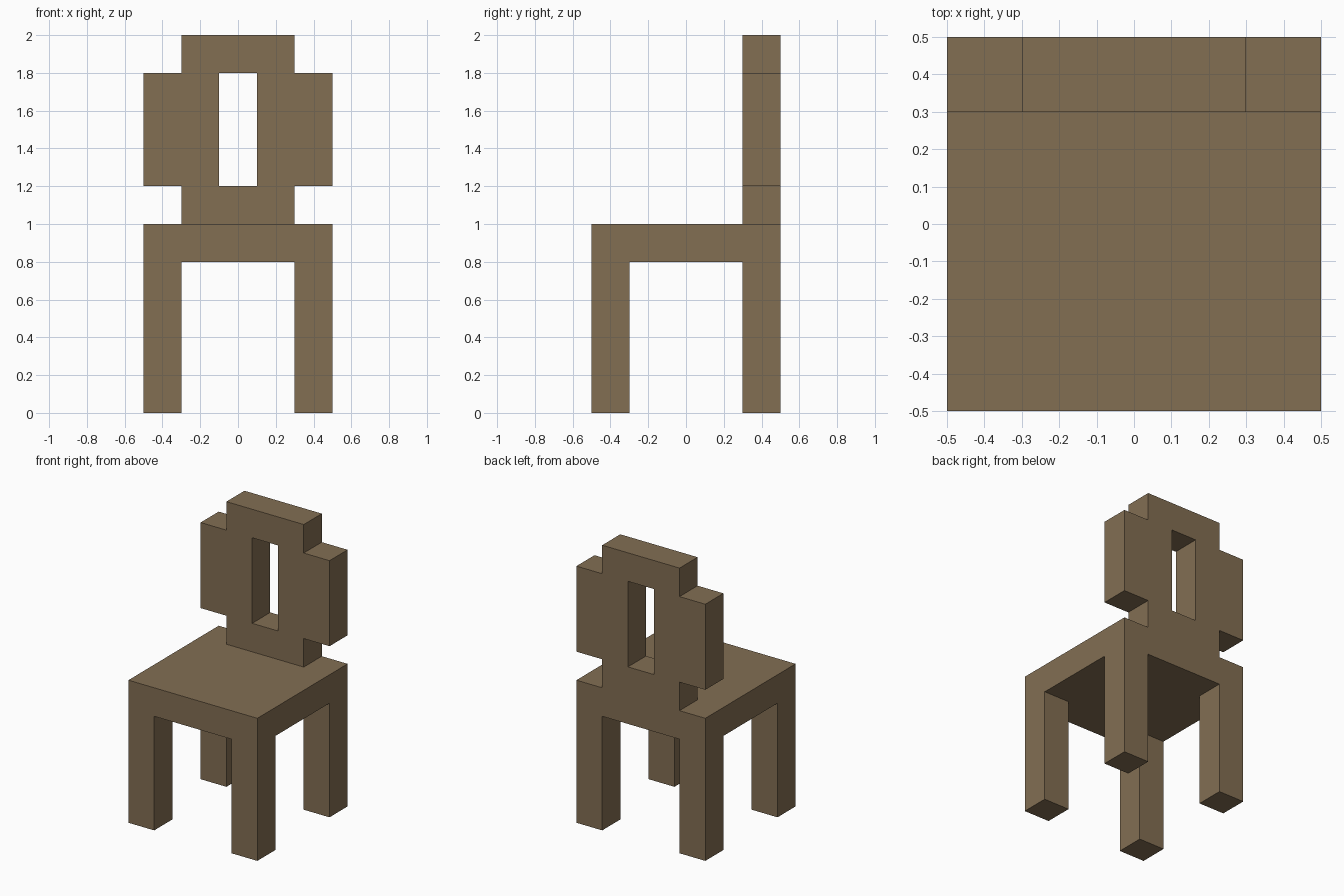
import bpy, bmesh
from mathutils import Vector

if "Cube" in bpy.data.objects:
    bpy.data.objects.remove(bpy.data.objects["Cube"])

U = 0.2  # block size: the chair sits on a 5 x 5 x 10 block grid

wood = bpy.data.materials.new("brown wood")
wood.diffuse_color = (0.225, 0.156, 0.086, 1)
wood.use_nodes = True
wood.node_tree.nodes["Principled BSDF"].inputs["Base Color"].default_value = wood.diffuse_color


def block(x0, x1, y0, y1, z0, z1):
    """Grid cells filling a box (upper limits exclusive)."""
    return {(x, y, z) for x in range(x0, x1)
            for y in range(y0, y1) for z in range(z0, z1)}


parts = {
    "seat": block(0, 5, 0, 5, 4, 5),
    # rounded panel with a slot through the middle
    "backrest": (block(1, 4, 4, 5, 5, 10) | block(0, 5, 4, 5, 6, 9))
                - block(2, 3, 4, 5, 6, 9),
}
# four legs
for yname, y in (("front", 0), ("back", 4)):
    for xname, x in (("left", 0), ("right", 4)):
        parts[f"{yname}_{xname}_leg"] = block(x, x + 1, y, y + 1, 0, 4)

solid = set().union(*parts.values())


def build(name, cells):
    """Skin the outside of a part, leaving joints with other parts open."""
    bm = bmesh.new()
    for c in cells:
        for axis in range(3):
            for s in (-1, 1):
                n = list(c)
                n[axis] += s
                if tuple(n) in solid:
                    continue
                a, b = (axis + 1) % 3, (axis + 2) % 3
                quad = []
                for da, db in ((0, 0), (1, 0), (1, 1), (0, 1))[::s]:
                    p = Vector(c)
                    p[axis] += max(s, 0)
                    p[a] += da
                    p[b] += db
                    quad.append(bm.verts.new((p - Vector((2.5, 2.5, 0))) * U))
                bm.faces.new(quad)
    bmesh.ops.remove_doubles(bm, verts=bm.verts[:], dist=0.001)
    # merge flat neighbours into clean large faces
    bmesh.ops.dissolve_limit(bm, angle_limit=0.01,
                             verts=bm.verts[:], edges=bm.edges[:])
    me = bpy.data.meshes.new(name)
    bm.to_mesh(me)
    bm.free()
    me.materials.append(wood)
    bpy.context.collection.objects.link(bpy.data.objects.new(name, me))


for name, cells in parts.items():
    build(name, cells)
